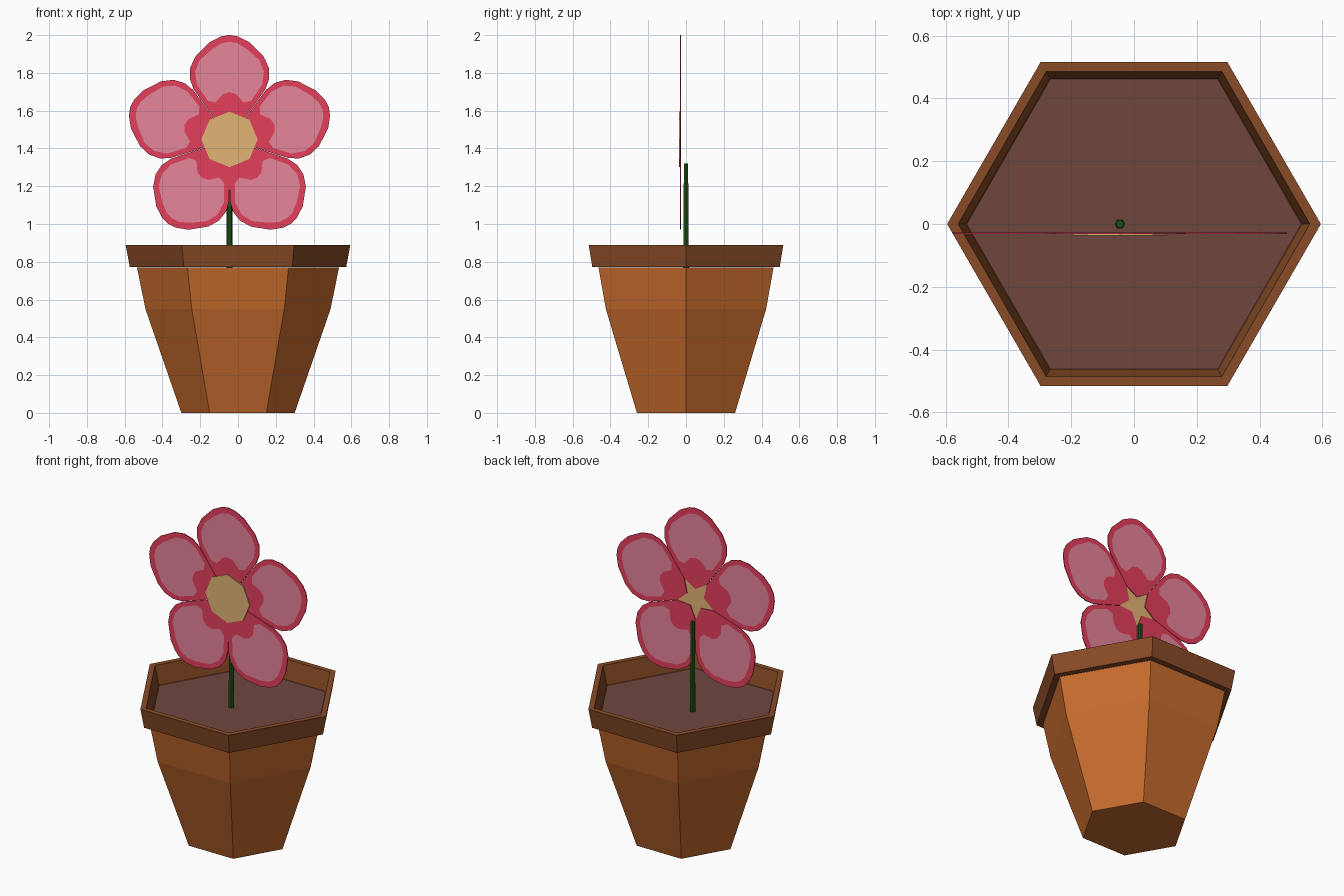
import bpy, bmesh, math

if "Cube" in bpy.data.objects:
    bpy.data.objects.remove(bpy.data.objects["Cube"])


def material(name, rgb):
    lin = [c / 12.92 if c <= 0.04045 else ((c + 0.055) / 1.055) ** 2.4
           for c in (v / 255 for v in rgb)]
    m = bpy.data.materials.new(name)
    m.diffuse_color = (*lin, 1)
    m.use_nodes = True
    m.node_tree.nodes["Principled BSDF"].inputs["Base Color"].default_value = m.diffuse_color
    return m


terracotta = material("terracotta", (200, 108, 45))
rim_brown = material("rim_brown", (136, 75, 38))
soil_brown = material("soil_brown", (112, 70, 62))
stem_green = material("stem_green", (28, 82, 20))
petal_red = material("petal_red", (228, 62, 92))
petal_pink = material("petal_pink", (230, 133, 154))
centre_yellow = material("centre_yellow", (226, 181, 116))


def finish(name, bm, mats, fix_normals=True):
    if fix_normals:
        bmesh.ops.recalc_face_normals(bm, faces=bm.faces)
    me = bpy.data.meshes.new(name)
    bm.to_mesh(me)
    bm.free()
    for m in mats:
        me.materials.append(m)
    ob = bpy.data.objects.new(name, me)
    bpy.context.collection.objects.link(ob)
    return ob


def lathe(name, profile, mat, sides=6, x=0, closed=False, caps=()):
    """Faceted revolve of (radius, z) points around a vertical axis."""
    bm = bmesh.new()
    rings = [[bm.verts.new((x + r * math.cos(math.tau * i / sides),
                            r * math.sin(math.tau * i / sides), z))
              for i in range(sides)] for r, z in profile]
    pairs = list(zip(rings, rings[1:]))
    if closed:
        pairs.append((rings[-1], rings[0]))
    for a, b in pairs:
        for i in range(sides):
            j = (i + 1) % sides
            bm.faces.new((a[i], a[j], b[j], b[i]))
    for k in caps:
        bm.faces.new(rings[k])
    return finish(name, bm, [mat])


# Hexagonal pot, its rim and the soil
SOIL = 0.775
lathe("pot_body", [(0.30, 0), (0.49, 0.55), (0.535, SOIL - 0.004)], terracotta, caps=(0, -1))
lathe("pot_rim", [(0.53, SOIL - 0.002), (0.573, SOIL - 0.002), (0.595, 0.89), (0.56, 0.89),
                  (0.535, SOIL + 0.002)], rim_brown, closed=True)
lathe("soil", [(0.537, SOIL - 0.003), (0.537, SOIL)], soil_brown, caps=(0, -1))

# Stem
CX, CZ = -0.045, 1.448
lathe("stem", [(0.017, SOIL - 0.01), (0.013, 1.32)], stem_green, x=CX, caps=(0, -1))

# Petals: half outlines (along, across), mirrored; pink panel inside a red border
OUTER = [(0.06, 0), (0.105, 0.075), (0.2, 0.144), (0.265, 0.19), (0.32, 0.21),
         (0.38, 0.208), (0.44, 0.18), (0.515, 0.105), (0.545, 0.045), (0.553, 0)]
INNER = [(0.25, 0), (0.24, 0.035), (0.195, 0.075), (0.205, 0.115), (0.29, 0.173),
         (0.36, 0.182), (0.42, 0.158), (0.48, 0.09), (0.51, 0.04), (0.517, 0)]


def petal(name, angle):
    bm = bmesh.new()
    c, s = math.cos(angle), math.sin(angle)

    def loop(half):
        pts = half + [(u, -v) for u, v in half[-2:0:-1]]
        return [bm.verts.new((CX + u * c - v * s, -0.029, CZ + u * s + v * c))
                for u, v in pts]

    outer, inner = loop(OUTER), loop(INNER)
    n = len(outer)
    for i in range(n):
        j = (i + 1) % n
        bm.faces.new((outer[i], outer[j], inner[j], inner[i]))
    bm.faces.new(inner).material_index = 1
    ob = finish(name, bm, [petal_red, petal_pink])
    mod = ob.modifiers.new("thickness", "SOLIDIFY")
    mod.thickness = 0.005
    mod.offset = 0


for k in range(5):
    petal(f"petal_{k + 1}", math.radians(90 + 72 * k))

# Octagonal flower centre, a thin plate on the front of the petals
bm = bmesh.new()
ring = [bm.verts.new((CX + 0.149 * math.sin(math.tau * i / 8), -0.037,
                      CZ + 0.147 * math.cos(math.tau * i / 8))) for i in range(8)]
face = bm.faces.new(ring)
ext = bmesh.ops.extrude_face_region(bm, geom=[face])
for v in ext["geom"]:
    if isinstance(v, bmesh.types.BMVert):
        v.co.y += 0.005
finish("flower_centre", bm, [centre_yellow])
